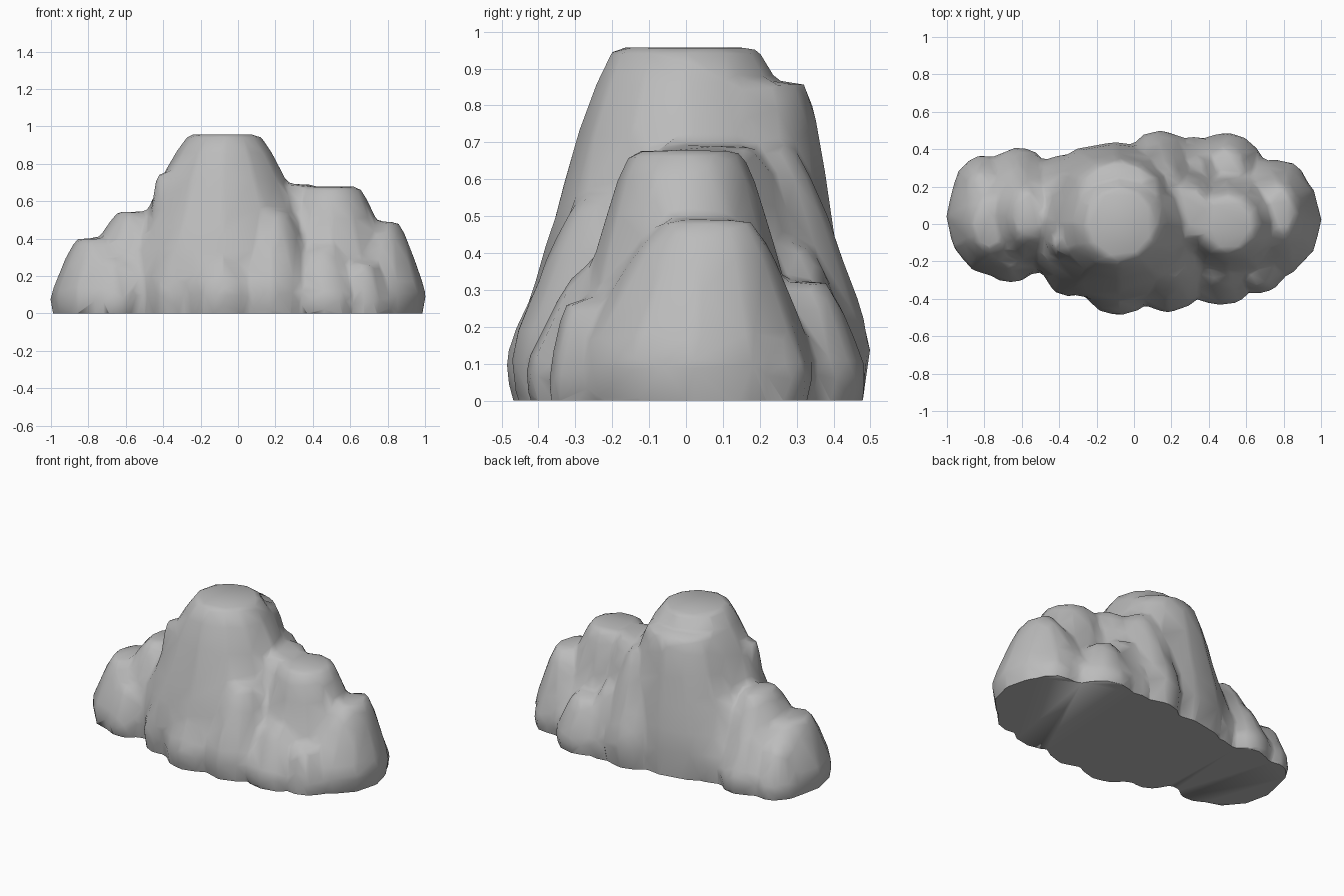
import bpy, bmesh, math, random

random.seed(4)
cube = bpy.data.objects.get("Cube")
if cube:
    bpy.data.objects.remove(cube, do_unlink=True)

stone = bpy.data.materials.new("grey stone")
stone.use_nodes = True
colour = (0.5, 0.5, 0.5, 1)
stone.diffuse_color = colour
stone.node_tree.nodes["Principled BSDF"].inputs["Base Color"].default_value = colour

SIDES = 12
# height fraction, blend from base outline to top outline
PROFILE = [(-0.1, 0.2), (0, 0.1), (0.2, 0), (0.35, 0.1), (0.5, 0.29), (0.75, 0.58), (0.9, 0.8), (1, 1)]


def lump(bm, height, base, top, wobble=0.0):
    """Flat-topped boulder; base and top are (x, y, x radius, y radius)."""
    rough = [1 + random.uniform(-wobble, wobble) for _ in range(SIDES)]
    rings = []
    for t, f in PROFILE:
        x, y, rx, ry = [b + (e - b) * f for b, e in zip(base, top)]
        ring = []
        for i in range(SIDES):
            a = math.tau * i / SIDES
            ring.append(bm.verts.new((x + rx * rough[i] * math.cos(a),
                                      y + ry * rough[i] * math.sin(a), t * height)))
        rings.append(ring)
    for low, high in zip(rings, rings[1:]):
        for i in range(SIDES):
            j = (i + 1) % SIDES
            bm.faces.new((low[i], low[j], high[j], high[i]))
    bm.faces.new(rings[0][::-1])
    bm.faces.new(rings[-1])


def buttress(bm, height, x, y, rx, ry, lean=0.0):
    """Smaller boulder whose top leans along y."""
    lump(bm, height, (x, y, rx, ry), (x, y + lean, rx * 0.4, ry * 0.4), 0.04)


bm = bmesh.new()
# main peak, its steep back wall and the stepped ridge
lump(bm, 0.957, (-0.08, 0, 0.54, 0.43), (-0.075, 0, 0.19, 0.2))
lump(bm, 0.86, (-0.1, 0.16, 0.42, 0.28), (-0.08, 0.14, 0.22, 0.19))
lump(bm, 0.69, (0.26, 0.05, 0.26, 0.34), (0.29, 0.06, 0.11, 0.13))
lump(bm, 0.678, (0.5, 0, 0.36, 0.31), (0.5, 0, 0.15, 0.15))
lump(bm, 0.49, (0.69, 0.02, 0.315, 0.33), (0.79, 0.06, 0.065, 0.12))
lump(bm, 0.545, (-0.58, 0.04, 0.3, 0.32), (-0.57, 0.05, 0.07, 0.12))
lump(bm, 0.4, (-0.73, 0.04, 0.275, 0.33), (-0.77, 0, 0.09, 0.13))
# front buttresses
buttress(bm, 0.55, 0.18, -0.23, 0.25, 0.24, 0.04)
buttress(bm, 0.5, -0.08, -0.27, 0.22, 0.23, 0.06)
buttress(bm, 0.36, 0.46, -0.22, 0.21, 0.22, 0.02)
buttress(bm, 0.27, 0.66, -0.19, 0.18, 0.19, -0.06)
buttress(bm, 0.56, -0.34, -0.19, 0.16, 0.2, 0.07)
buttress(bm, 0.75, -0.38, -0.1, 0.13, 0.13)
buttress(bm, 0.3, -0.66, -0.16, 0.14, 0.16)
# back buttresses
buttress(bm, 0.68, 0.15, 0.26, 0.21, 0.25, -0.06)
buttress(bm, 0.42, 0.32, 0.24, 0.2, 0.23)
buttress(bm, 0.32, 0.5, 0.28, 0.2, 0.22, 0.02)
buttress(bm, 0.32, 0.76, 0.17, 0.18, 0.18)
buttress(bm, 0.38, -0.62, 0.2, 0.18, 0.215, -0.03)
buttress(bm, 0.3, -0.81, 0.19, 0.16, 0.18)
buttress(bm, 0.5, -0.38, 0.17, 0.2, 0.2)

mesh = bpy.data.meshes.new("rock_outcrop")
bm.to_mesh(mesh)
bm.free()
rock = bpy.data.objects.new("rock_outcrop", mesh)
bpy.context.collection.objects.link(rock)

# fuse the boulders into one weathered skin
remesh = rock.modifiers.new("fuse", 'REMESH')
remesh.mode = 'VOXEL'
remesh.voxel_size = 0.02
soften = rock.modifiers.new("soften", 'SMOOTH')
soften.factor = 0.5
soften.iterations = 8
facet = rock.modifiers.new("facet", 'DECIMATE')
facet.ratio = 0.05
bpy.context.view_layer.update()
fused = bpy.data.meshes.new_from_object(rock.evaluated_get(bpy.context.evaluated_depsgraph_get()))
rock.modifiers.clear()
rock.data = fused

# flat underside
bm = bmesh.new()
bm.from_mesh(fused)
cut = bmesh.ops.bisect_plane(bm, geom=bm.verts[:] + bm.edges[:] + bm.faces[:],
                             plane_co=(0, 0, 0), plane_no=(0, 0, -1), clear_outer=True)
rim = [e for e in cut["geom_cut"] if isinstance(e, bmesh.types.BMEdge)]
bmesh.ops.holes_fill(bm, edges=rim, sides=0)
bmesh.ops.recalc_face_normals(bm, faces=bm.faces[:])
bm.to_mesh(fused)
bm.free()
fused.materials.clear()
fused.materials.append(stone)

bpy.ops.object.select_all(action='DESELECT')
rock.select_set(True)
bpy.context.view_layer.objects.active = rock
bpy.ops.object.shade_smooth_by_angle(angle=math.radians(60))
